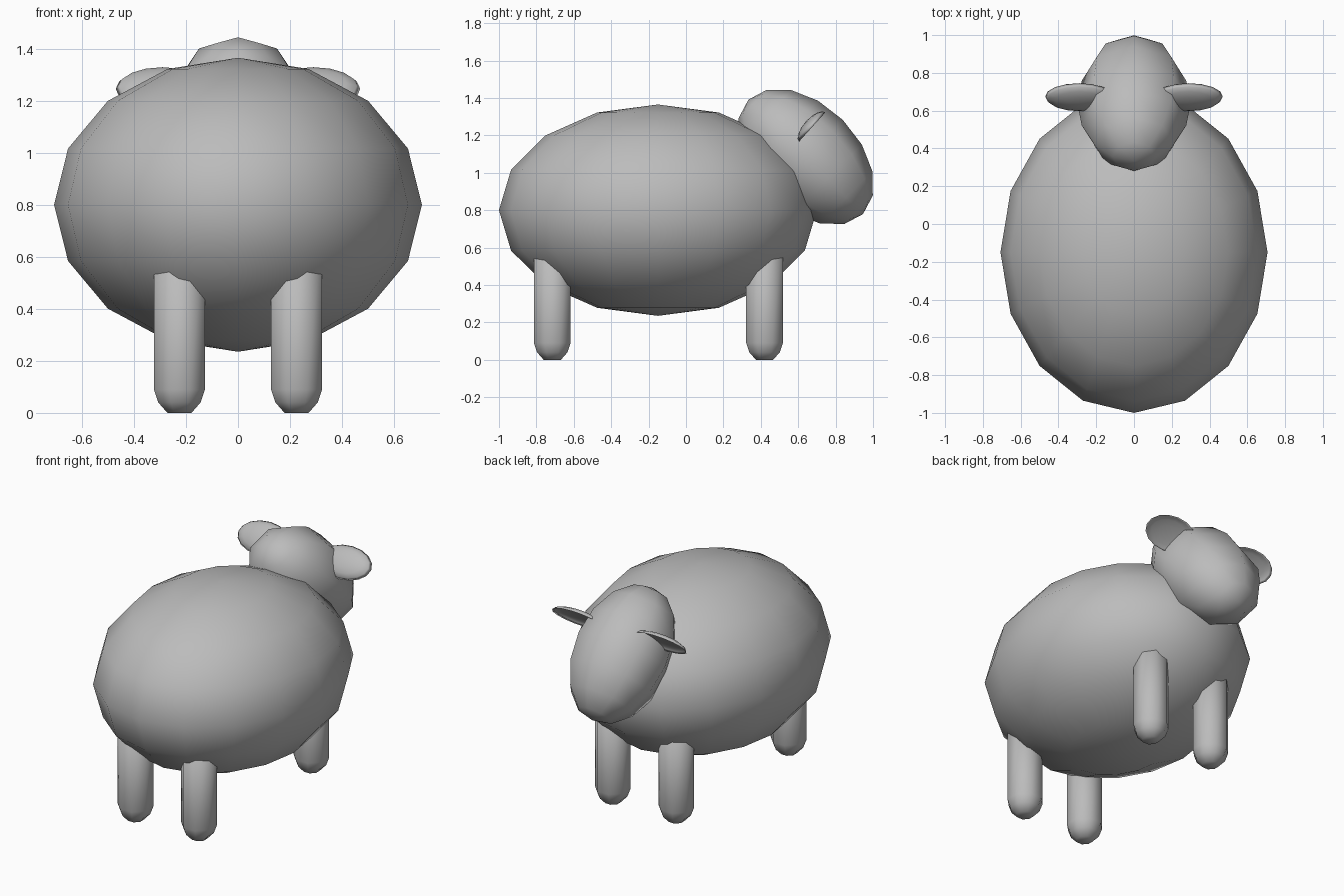
import bpy, bmesh, math
from mathutils import Matrix, Vector

if "Cube" in bpy.data.objects:
    bpy.data.objects.remove(bpy.data.objects["Cube"])

wool = bpy.data.materials.new("plain_grey")
wool.diffuse_color = (0.5, 0.5, 0.5, 1)
wool.use_nodes = True
wool.node_tree.nodes["Principled BSDF"].inputs["Base Color"].default_value = wool.diffuse_color


def add_object(name, bm):
    """Turn a bmesh into a smooth-shaded object."""
    bmesh.ops.recalc_face_normals(bm, faces=bm.faces)
    for f in bm.faces:
        f.smooth = True
    mesh = bpy.data.meshes.new(name)
    bm.to_mesh(mesh)
    bm.free()
    mesh.materials.append(wool)
    ob = bpy.data.objects.new(name, mesh)
    bpy.context.collection.objects.link(ob)
    return ob


def ellipsoid(name, center, radii, segments, rings, tilt=0.0, shape=None):
    """UV sphere, optionally reshaped, then scaled, tilted about x and placed."""
    bm = bmesh.new()
    bmesh.ops.create_uvsphere(bm, u_segments=segments, v_segments=rings, radius=1)
    if shape:
        for v in bm.verts:
            shape(v.co)
    m = (Matrix.Translation(center) @ Matrix.Rotation(tilt, 4, 'X')
         @ Matrix.Diagonal((*radii, 1)))
    bm.transform(m)
    return add_object(name, bm)


def cup(co):
    """Fold the lower half of a sphere upward into a thin bowl."""
    if co.z < -0.001:
        co.z *= -0.5


def leg(name, x, y):
    """Octagonal post with a rounded foot; its top is buried in the body."""
    bm = bmesh.new()
    loops = []
    for z, r in ((0, 0.05), (0.04, 0.088), (0.09, 0.106), (0.70, 0.106)):
        loops.append([bm.verts.new((x + r * math.cos(a), y + r * math.sin(a), z))
                      for a in (math.radians(22.5 + 45 * i) for i in range(8))])
    for lo, hi in zip(loops, loops[1:]):
        for i in range(8):
            j = (i + 1) % 8
            bm.faces.new((lo[i], lo[j], hi[j], hi[i]))
    bm.faces.new(loops[0][::-1])
    bm.faces.new(loops[-1])
    add_object(name, bm)


# Round body
ellipsoid("body", (0, -0.15, 0.80), (0.707, 0.85, 0.565), 16, 8)

# Egg-shaped head, muzzle pointing forward and down
ellipsoid("head", (0, 0.64, 1.085), (0.30, 0.28, 0.433), 8, 8,
          tilt=math.radians(-135))

# Cupped ears and four legs
for side, s in (("left", -1), ("right", 1)):
    ellipsoid(side + "_ear", (s * 0.29, 0.675, 1.245), (0.18, 0.105, 0.045),
              16, 8, tilt=math.radians(48), shape=cup)
    leg(side + "_rear_leg", s * 0.225, -0.715)
    leg(side + "_fore_leg", s * 0.225, 0.42)
